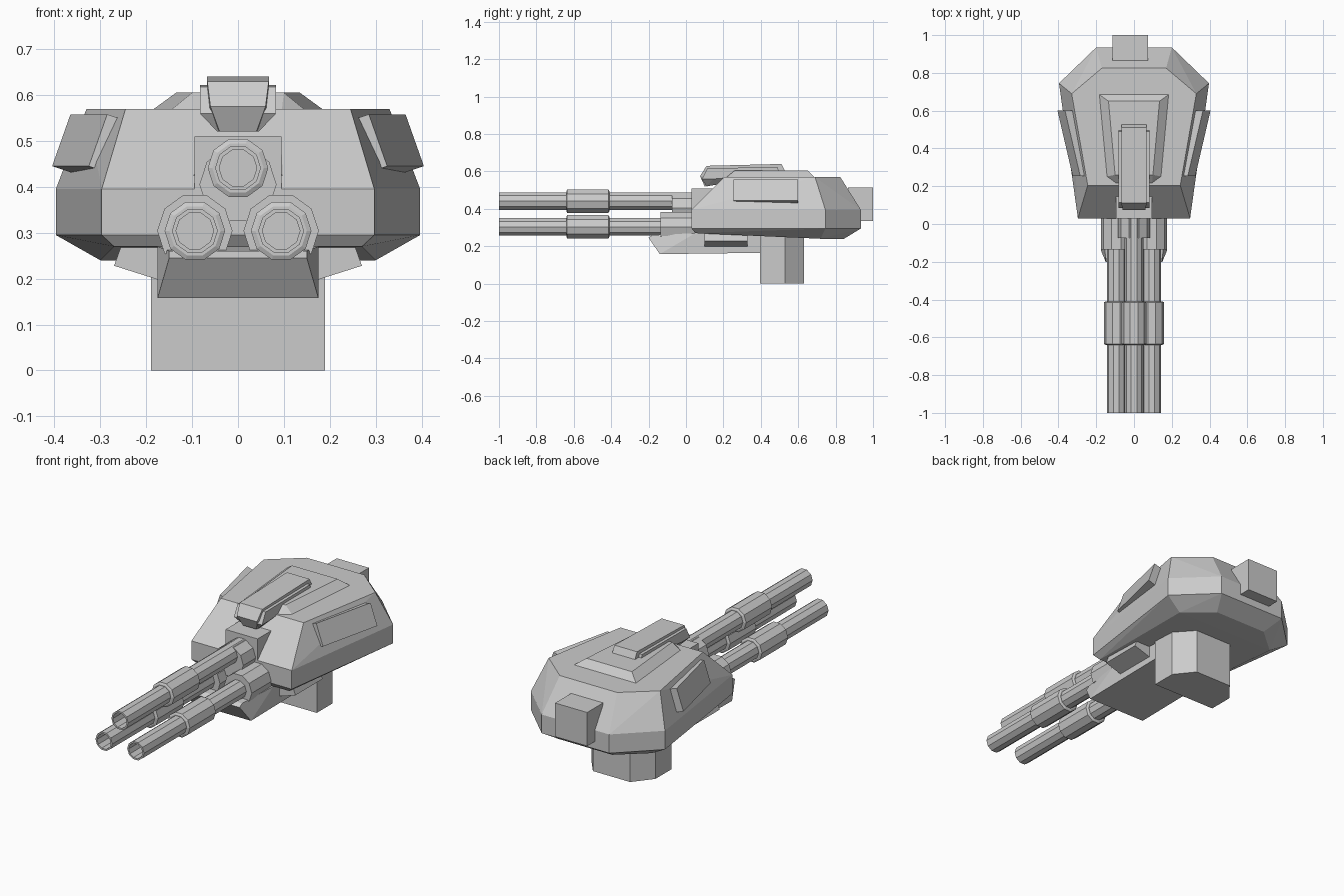
import bpy, bmesh, math
from mathutils import Vector

if "Cube" in bpy.data.objects:
    bpy.data.objects.remove(bpy.data.objects["Cube"])


def finish(bm, name):
    bmesh.ops.recalc_face_normals(bm, faces=bm.faces[:])
    me = bpy.data.meshes.new(name)
    bm.to_mesh(me)
    bm.free()
    ob = bpy.data.objects.new(name, me)
    bpy.context.collection.objects.link(ob)
    return ob


def solid(name, half, mirror=True):
    """Faceted convex block from its right-hand corner points."""
    bm = bmesh.new()
    pts = list(half)
    if mirror:
        pts += [(-x, y, z) for x, y, z in half]
    for p in pts:
        bm.verts.new(p)
    res = bmesh.ops.convex_hull(bm, input=bm.verts[:])
    loose = [v for v in bm.verts if not v.link_faces]
    bmesh.ops.delete(bm, geom=loose, context='VERTS')
    bmesh.ops.dissolve_limit(bm, angle_limit=math.radians(2),
                             verts=bm.verts[:], edges=bm.edges[:])
    return finish(bm, name)


def box(name, x0, x1, y0, y1, z0, z1):
    return solid(name, [(x, y, z) for x in (x0, x1) for y in (y0, y1)
                        for z in (z0, z1)], mirror=False)


def turned(name, x, z, profile, sides=10):
    """Lathe a (y, radius) profile about an axis along y, with end caps."""
    bm = bmesh.new()
    rings = []
    for y, r in profile:
        rings.append([bm.verts.new((x + r * math.sin((k + .5) * math.tau / sides), y,
                                    z + r * math.cos((k + .5) * math.tau / sides)))
                      for k in range(sides)])
    for a, b in zip(rings, rings[1:]):
        for k in range(sides):
            n = (k + 1) % sides
            bm.faces.new((a[k], a[n], b[n], b[k]))
    bm.faces.new(rings[0])
    bm.faces.new(rings[-1])
    return finish(bm, name)


# Turret body: bottom, lower belt, upper belt and roof rings
solid("turret_body", [
    (.27, .05, .27), (.30, .72, .24), (.155, .845, .24),
    (.297, .03, .295), (.397, .745, .295), (.20, .935, .295),
    (.297, .03, .395), (.397, .745, .395), (.20, .935, .395),
    (.245, .205, .57), (.33, .69, .57), (.17, .825, .57)])

# Raised roof plate running down the front slope
solid("raised_roof", [
    (.125, .06, .40), (.155, .25, .56), (.19, .69, .565),
    (.08, .06, .44), (.10, .26, .605), (.135, .65, .605)])

# Sight on the roof: inner housing and wider shell
solid("sight_housing", [
    (.06, .075, .575), (.067, .11, .63), (.067, .51, .64),
    (.067, .53, .60), (.067, .15, .56), (.04, .10, .52)])
solid("sight_shell", [
    (.083, .085, .56), (.083, .115, .618), (.083, .49, .622),
    (.083, .50, .59), (.083, .15, .56), (.045, .11, .52)])

# Side armour plates, following the tapered body
for s, side in ((1, "right"), (-1, "left")):
    outer = [(.325, .255, .445), (.405, .60, .445),
             (.365, .60, .558), (.285, .255, .558)]
    inner = [(x - .06, y, z - .02) for x, y, z in outer]
    solid("side_armour_" + side,
          [(s * x, y, z) for x, y, z in outer + inner], mirror=False)
    # Small angled blocks under the body
    solid("under_block_" + side, [
        (s * x, y, z) for y in (.10, .33)
        for x, z in ((.15, .19), (.27, .228), (.255, .27), (.15, .28))], mirror=False)

# Rear box, slightly off centre
box("rear_box", -.115, .075, .865, 1.0, .335, .515)

# Mounting post with chamfered back corners
solid("mount_post", [(x, y, z) for z in (0, .26)
                     for x, y in ((.19, .395), (.19, .53), (.11, .63))])

# Wedge tray below the guns
solid("gun_tray", [
    (.15, -.20, .245), (.175, -.14, .158), (.175, .41, .165),
    (.15, -.18, .26), (.175, .05, .27), (.175, .41, .26)])

# Gun mantlet block
box("gun_mantlet", -.095, .095, .03, .25, .39, .51)

# Three barrels with hollow muzzles, thick sleeves and rear collars
guns = (("upper", 0, .441), ("lower_right", .094, .304), ("lower_left", -.094, .304))
for name, x, z in guns:
    turned("barrel_" + name, x, z,
           [(-.80, .041), (-1.0, .041), (-1.0, .05), (.15, .05)])
    turned("barrel_sleeve_" + name, x, z,
           [(-.64, .056), (-.635, .066), (-.415, .066), (-.41, .056)])
turned("collar_upper", 0, .405, [(-.075, .084), (.15, .084)])
for name, x, z in guns[1:]:
    turned("collar_" + name, x, z, [(-.135, .082), (.15, .082)])
